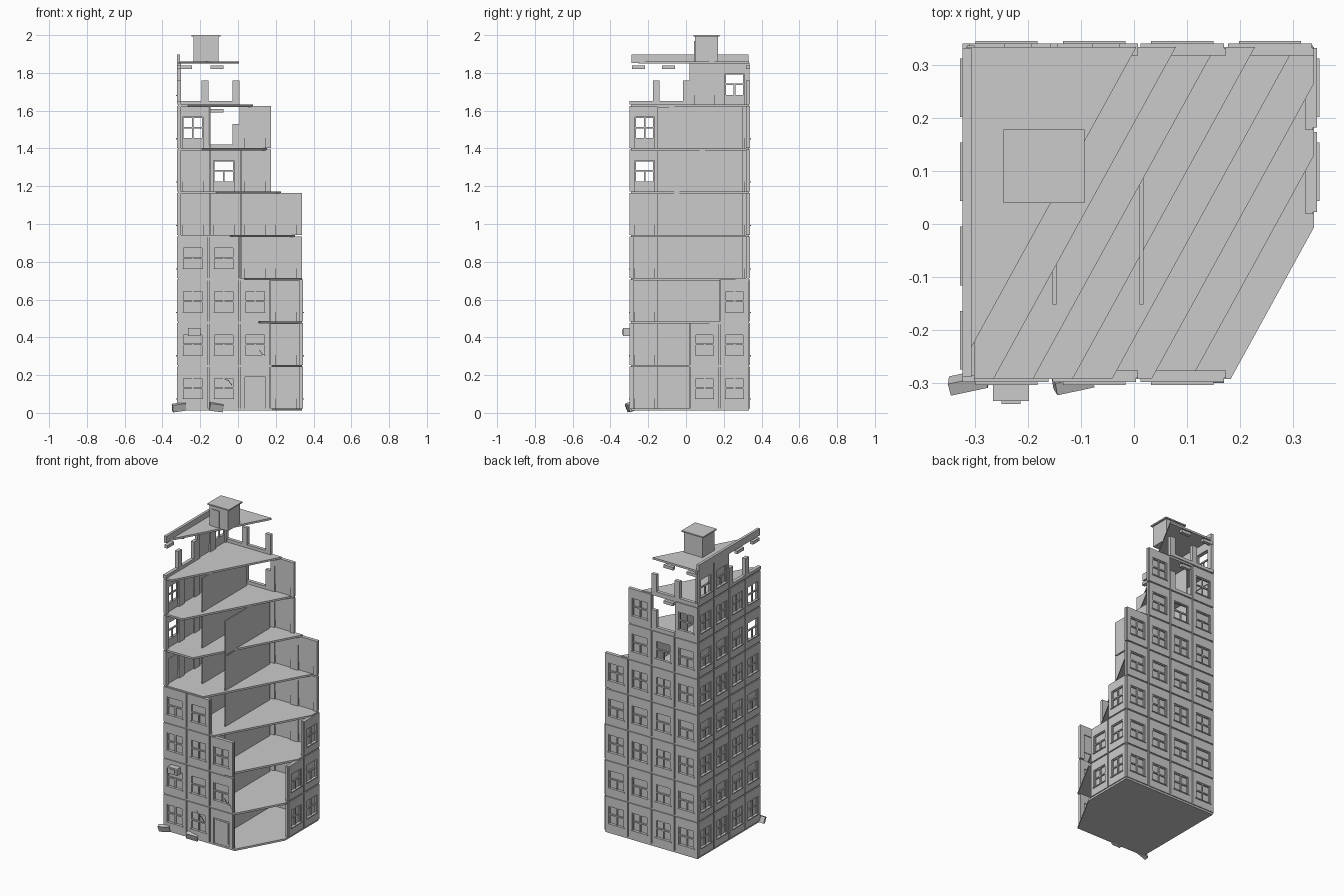
import bpy, bmesh
from math import radians
from mathutils import Matrix, Vector

cube = bpy.data.objects.get("Cube")
if cube:
    bpy.data.objects.remove(cube, do_unlink=True)

grey = bpy.data.materials.new("concrete grey")
grey.use_nodes = True
grey.diffuse_color = (0.6, 0.6, 0.6, 1)
grey.node_tree.nodes["Principled BSDF"].inputs["Base Color"].default_value = (0.6, 0.6, 0.6, 1)

BASE, STOREY = 0.02, 0.2297
X0, X1, Y0, Y1 = -0.323, 0.345, -0.298, 0.34
PX, PY = 0.1655, 0.1585
UP = Vector((0, 0, 1))


def finish(name, bm):
    bmesh.ops.recalc_face_normals(bm, faces=bm.faces)
    mesh = bpy.data.meshes.new(name)
    bm.to_mesh(mesh)
    bm.free()
    mesh.materials.append(grey)
    ob = bpy.data.objects.new(name, mesh)
    bpy.context.collection.objects.link(ob)
    return ob


def add_box(bm, lo, hi, frame=Matrix()):
    lo, hi = Vector(lo), Vector(hi)
    bmesh.ops.create_cube(bm, size=1, matrix=frame @ Matrix.Translation((lo + hi) / 2) @ Matrix.Diagonal((*(hi - lo), 1)))


def box(name, lo, hi):
    bm = bmesh.new()
    add_box(bm, lo, hi)
    return finish(name, bm)


def wall_frame(origin, along, out):
    # Local axes: along the wall, outward, up
    m = Matrix((along, out, UP)).transposed().to_4x4()
    m.translation = origin
    return m


def panel(bm, frame, u, z, w, kind, glazed, full_cross):
    T, E = -0.022, -0.008            # inner face and panel joint depth
    a, b = u + 0.028, u + w - 0.028  # opening sides
    top, sill = z + 0.165, z + 0.052
    end = z + 0.222

    def part(u0, d0, z0, u1, d1, z1):
        add_box(bm, (u0, d0, z0), (u1, d1, z1), frame)

    if kind == "broken":
        part(u, T, z, u + w, 0, z + 0.02)
        part(u + w - 0.036, T, z + 0.02, u + w, 0, z + 0.128)
        part(u + 0.012, T, z + 0.188, u + 0.08, 0, z + 0.207)
        return
    # Jambs and head, stepped back at the joints
    for d0, d1, g in ((T, E, 0), (E, 0, 0.004)):
        part(u + g, d0, z, a, d1, end)
        part(b, d0, z, u + w - g, d1, end)
        part(a, d0, top, b, d1, end)
    if kind == "door":
        part(a, -0.016, z, b, -0.009, top)
        part(a + 0.012, -0.009, z + 0.015, b - 0.012, -0.006, top - 0.012)
        return
    # Thin apron with sill, sash bars and blind
    part(a, -0.012, z, b, 0, sill)
    part(a - 0.004, -0.012, sill - 0.006, b + 0.004, 0.005, sill)
    mid, c, r = (sill + top) / 2, (a + b) / 2, 0.004
    part(a, -0.013, mid - r, b, -0.004, mid + r)
    part(c - r, -0.013, sill, c + r, -0.005, top if full_cross else mid)
    for s in (a, b - 0.006):
        part(s, -0.013, sill, s + 0.006, -0.004, top)
    part(a, -0.013, top - 0.006, b, -0.004, top)
    if glazed:
        part(a, -0.016, sill, b, -0.012, top)


def wall(name, frame, pitch, rows, broken=(), open_windows=(), doors=()):
    bm = bmesh.new()
    for storey, cols in enumerate(rows):
        for col in cols:
            key = (storey, col)
            kind = "broken" if key in broken else "door" if key in doors else "window"
            panel(bm, frame, col * pitch, BASE + storey * STOREY + 0.004, pitch, kind,
                  key not in open_windows, storey % 2 == 0)
    finish(name, bm)


# Outer walls, torn away towards one front corner
X, Y = Vector((1, 0, 0)), Vector((0, 1, 0))
wall("front_wall", wall_frame((X0, Y0, 0), X, -Y), PX,
     [range(3)] * 3 + [range(2)], doors={(0, 2)})
wall("back_wall", wall_frame((X0, Y1, 0), X, Y), PX,
     [range(4)] * 5 + [range(3)] * 2 + [range(2)],
     broken={(6, 1), (7, 0), (7, 1)}, open_windows={(5, 1), (6, 0)})
wall("right_wall", wall_frame((X0, Y0, 0), Y, -X), PY, [range(4)] * 8,
     broken={(7, 0), (7, 1)}, open_windows={(5, 0), (6, 0), (7, 3)})
wall("left_wall", wall_frame((X1, Y0, 0), Y, X), PY, [range(2, 4)] * 2 + [range(3, 4)])

# Floor slabs and roof, each cut back further along the same diagonal
for level in range(9):
    bm = bmesh.new()
    z = BASE + level * STOREY
    add_box(bm, (X0 + 0.006, Y0 + 0.006, z - 0.008), (X1 - 0.006, Y1 - 0.006, z + 0.004))
    cut_x = 0.185 - 0.0745 * max(level - 1, 0)
    bmesh.ops.bisect_plane(bm, geom=bm.verts[:] + bm.edges[:] + bm.faces[:],
                           plane_co=(cut_x, -0.287, 0), plane_no=(1.82, -1, 0), clear_outer=True)
    bmesh.ops.holes_fill(bm, edges=[e for e in bm.edges if e.is_boundary])
    finish("roof" if level == 8 else f"floor_{level}", bm)

# Thin inner partitions
for label, x, count in (("outer", -0.15, 7), ("inner", 0.014, 6)):
    for storey in range(count):
        z = BASE + storey * STOREY
        box(f"partition_{label}_{storey}", (x - 0.004, -0.152, z), (x + 0.004, 0.3, z + STOREY - 0.008))

# Parapet and rooftop stair housing
ROOF = BASE + 8 * STOREY
box("parapet", (X0, -0.288, ROOF - 0.004), (-0.306, 0.332, 0.04 + ROOF))
box("roof_housing", (-0.236, 0.047, ROOF), (-0.104, 0.17, 1.994))
box("roof_housing_cap", (-0.246, 0.04, 1.992), (-0.093, 0.178, 2.0))
box("roof_housing_door", (-0.215, 0.043, ROOF), (-0.165, 0.048, 1.97))

# Window cooling unit
box("cooling_unit", (-0.266, -0.334, 0.408), (-0.198, -0.29, 0.45))
box("cooling_unit_grille", (-0.25, -0.339, 0.416), (-0.214, -0.333, 0.442))

# Fallen masonry at the foot of the front wall
for i, (x, tilt) in enumerate(((-0.312, -8), (-0.115, 7))):
    ob = box(f"rubble_{i}", (-0.036, -0.012, -0.02), (0.036, 0.012, 0.02))
    ob.location = (x, -0.298, 0.03)
    ob.rotation_euler = (radians(20), radians(tilt), radians(12))

# Cracks in the front wall as thin plates
for i, (x, z) in enumerate(((-0.06, 0.175), (0.14, 0.305))):
    for j, turn in enumerate((55, 20, 50)):
        ob = box(f"crack_{i}_{j}", (-0.013, -0.001, -0.002), (0.013, 0.001, 0.002))
        ob.location = (x + (j - 1) * 0.02, Y0 - 0.001, z - (j - 1) * 0.018)
        ob.rotation_euler.y = radians(turn)
